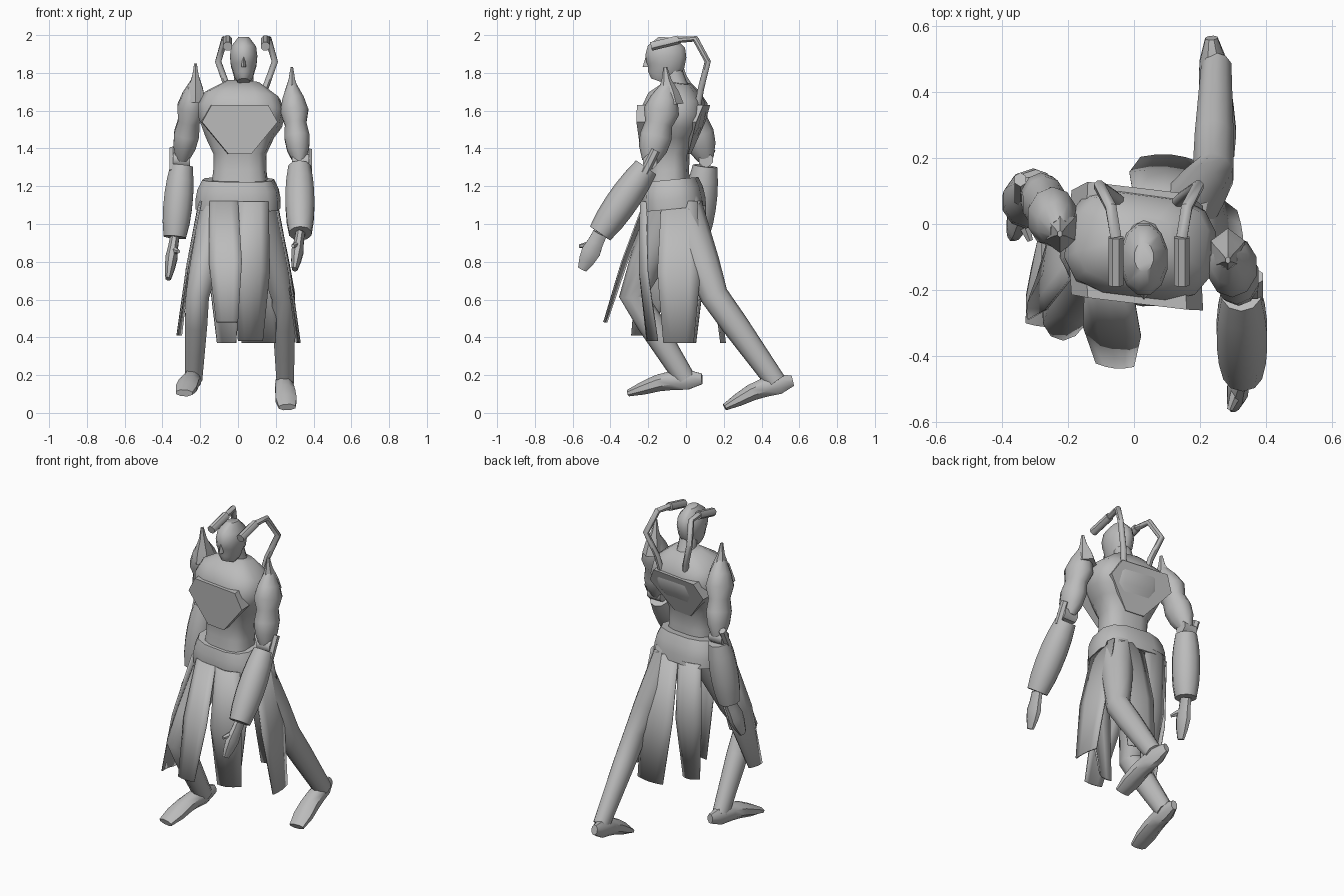
import bpy, bmesh, math
from mathutils import Vector

cube = bpy.data.objects.get("Cube")
if cube:
    bpy.data.objects.remove(cube, do_unlink=True)

grey = bpy.data.materials.new("matte_grey")
grey.use_nodes = True
colour = (.5, .5, .5, 1)
grey.diffuse_color = colour
grey.node_tree.nodes["Principled BSDF"].inputs["Base Color"].default_value = colour

STRAIGHT = Vector((1, 0, 0))
TURNED = Vector((1, -.12, 0)).normalized()


def finish(name, bm, angle=45):
    bmesh.ops.recalc_face_normals(bm, faces=bm.faces)
    mesh = bpy.data.meshes.new(name)
    bm.to_mesh(mesh)
    bm.free()
    mesh.materials.append(grey)
    part = bpy.data.objects.new(name, mesh)
    bpy.context.collection.objects.link(part)
    bpy.ops.object.select_all(action='DESELECT')
    part.select_set(True)
    bpy.context.view_layer.objects.active = part
    bpy.ops.object.shade_smooth_by_angle(angle=math.radians(angle))
    return part


def bridge(bm, lower, upper):
    for k in range(len(lower)):
        bm.faces.new((lower[k - 1], lower[k], upper[k], upper[k - 1]))


def limb(name, joints, widths, depth=1, sides=10, across=STRAIGHT, power=1, taper=0):
    """Capped tube through the joints; the widths are spread evenly along it."""
    bm = bmesh.new()
    joints = [Vector(j) for j in joints]
    last = len(joints) - 1

    def along(f):
        f = min(max(f, 0), 1) * last
        i = min(int(f), last - 1)
        return joints[i].lerp(joints[i + 1], f - i)

    def rounded(v):
        return math.copysign(abs(v) ** power, v)

    rings = []
    step = 1 / (len(widths) - 1)
    for i, width in enumerate(widths):
        f = i * step
        direction = (along(f + step / 2) - along(f - step / 2)).normalized()
        side = (across - direction * across.dot(direction)).normalized()
        front = direction.cross(side) * (depth + taper * f)
        ring = []
        for k in range(sides):
            turn = math.tau * (k + .5) / sides
            ring.append(bm.verts.new(along(f) + side * width * rounded(math.cos(turn))
                                     + front * width * rounded(math.sin(turn))))
        rings.append(ring)
    for lower, upper in zip(rings, rings[1:]):
        bridge(bm, lower, upper)
    bm.faces.new(rings[0])
    bm.faces.new(rings[-1])
    return finish(name, bm)


def panel(name, top, low, hem, out):
    """Cloth strip from the belt to its hem; top and low hold the end points."""
    bm = bmesh.new()
    out = Vector((*out, 0))
    a, b = [Vector((*p, 1.12)) for p in top]
    c, d = [Vector((*p, hem)) for p in low]
    flare = (b - a) * .14
    rows = [(a, b), ((a + c) / 2 + out - flare, (b + d) / 2 + out + flare), (c, d)]
    grid = []
    for left, right in rows:
        grid.append([bm.verts.new(left.lerp(right, k / 4) + out * math.sin(math.pi * k / 4))
                     for k in range(5)])
    for upper, lower in zip(grid, grid[1:]):
        for k in range(4):
            bm.faces.new((upper[k], upper[k + 1], lower[k + 1], lower[k]))
    cloth = finish(name, bm).modifiers.new("thickness", 'SOLIDIFY')
    cloth.thickness = .008
    cloth.offset = 0


# Torso and hips, turned slightly to one side
limb("torso", [(.01, -.09, 1.2), (.01, -.08, 1.5), (.03, -.04, 1.75)],
     (.15, .14, .14, .18, .22, .23, .2, .09), .71, 12, TURNED, .65)
limb("hips", [(0, -.06, 1.08), (0, -.075, 1.235)], (.225, .225, .215, .19), .72, 12, TURNED, .7)


# Flat chest and back plates, mirrored about the middle
def plate(name, y, lean):
    bm = bmesh.new()
    half = [(.15, 1.63), (.2, 1.54), (.06, 1.37)]
    outline = half + [(-x, z) for x, z in reversed(half)]
    outer = [bm.verts.new((x + .01, y - .12 * x - lean * (1.63 - z), z)) for x, z in outline]
    inner = [bm.verts.new((x, -.08, z)) for x, z in outline]
    bm.faces.new(outer)
    bm.faces.new(inner)
    bridge(bm, outer, inner)
    finish(name, bm, 25)


plate("chest_plate", -.242, -.04)
plate("back_plate", .11, .35)

# Neck, head and nose
limb("neck", [(.03, -.02, 1.64), (.03, -.08, 1.84)], (.08, .055, .05))
limb("head", [(.03, -.14, 1.755), (.03, -.11, 1.84), (.03, -.1, 1.988)],
     (.033, .052, .06, .07, .075, .068, .03), 1.5, 12)
limb("nose", [(.03, -.2, 1.83), (.03, -.2, 1.89)], (.015, .006), 2, 6)

# Arms from shoulder, elbow, wrist and fingertip
UPPER_ARM = (.03, .06, .078, .06, .07, .062, .035)
FOREARM = (.062, .074, .08, .08, .075, .062)
HAND = (.026, .028, .034, .028, .016)


def arm(label, side, *joints):
    shoulder, elbow, wrist, tip = [Vector(j) for j in joints]
    outward = STRAIGHT * side
    limb(label + "_upper_arm", [shoulder, elbow], UPPER_ARM, 1.22)
    limb(label + "_forearm", [elbow.lerp(wrist, .08), wrist], FOREARM, 1.05)
    limb(label + "_hand", [wrist, tip], HAND, 1.6, 8)
    # Pointed shoulder spike
    spike = Vector((0, -.01, .1))
    limb(label + "_shoulder_spike", [shoulder - spike, shoulder + spike],
         (.06, .045, .02, .008), 1.3, 6)
    # Elbow hinge and bar
    hinge = elbow + outward * .05
    bar = Vector((0, .03, .06))
    limb(label + "_elbow_hinge", [elbow - outward * .04, hinge], (.04, .04), 1, 8,
         Vector((0, 1, 0)))
    limb(label + "_elbow_bar", [hinge + bar, hinge - bar], (.02, .02), 1.2, 6)
    # Thumb
    base = wrist.lerp(tip, .3)
    limb(label + "_thumb", [base, base + Vector((-side * .03, -.08, -.01))],
         (.022, .018, .01), 1, 6)


arm("left", 1, (.285, -.1, 1.73), (.325, -.19, 1.33), (.33, -.455, .95), (.3, -.55, .76))
arm("right", -1, (-.225, -.02, 1.75), (-.295, .105, 1.34), (-.335, .055, .93), (-.37, -.03, .71))


# Legs from hip, knee and ankle, with wedge feet from heel to toe
def leg(label, hip, knee, ankle, heel, toe):
    limb(label + "_leg", [hip, knee, ankle], (.1, .09, .08, .065, .062, .055, .048), 1.15)
    arch = (Vector(heel) + Vector(toe)) / 2 + Vector((0, 0, .028))
    limb(label + "_foot", [heel, arch, toe], (.02, .045, .052, .057, .06, .048),
         1.5, 8, taper=-1.1)


leg("left", (.11, -.03, 1.1), (.24, .15, .62), (.25, .475, .165),
    (.235, .565, .17), (.26, .205, .03))
leg("right", (-.1, -.08, 1.1), (-.215, -.28, .62), (-.235, -.005, .18),
    (-.225, .085, .18), (-.285, -.305, .105))

# Pair of bent tubes rising from the back and ending beside the head
for side, label in ((-1, "right"), (1, "left")):
    path = [(.08, .06, 1.61), (.1, .08, 1.72), (.15, .115, 1.86), (.115, .05, 1.98),
            (.1, -.04, 1.975), (.1, -.185, 1.94)]
    path = [(.045 + side * x, y, z) for x, y, z in path]
    limb(label + "_tube", path[:-1], [.018] * 5, 1, 8)
    limb(label + "_tube_end", path[-2:], [.025] * 2, 1, 8)

# Long split skirt
panel("skirt_front_right", [(-.15, -.19), (0, -.22)], [(-.115, -.42), (0, -.43)], .48, (0, -.01))
panel("skirt_front_left", [(0, -.22), (.16, -.21)], [(0, -.2), (.13, -.15)], .38, (0, -.025))
panel("skirt_side_left", [(.195, -.13), (.195, .06)], [(.325, -.12), (.31, .04)], .37, (.01, 0))
panel("skirt_side_right", [(-.195, -.17), (-.195, .05)], [(-.32, -.29), (-.3, -.19)], .41, (-.01, 0))
panel("skirt_back_left", [(0, .075), (.17, .06)], [(.02, .2), (.2, .185)], .37, (0, .015))
panel("skirt_back_right", [(-.16, .08), (-.01, .085)], [(-.11, .02), (-.01, .04)], .37, (0, .02))
